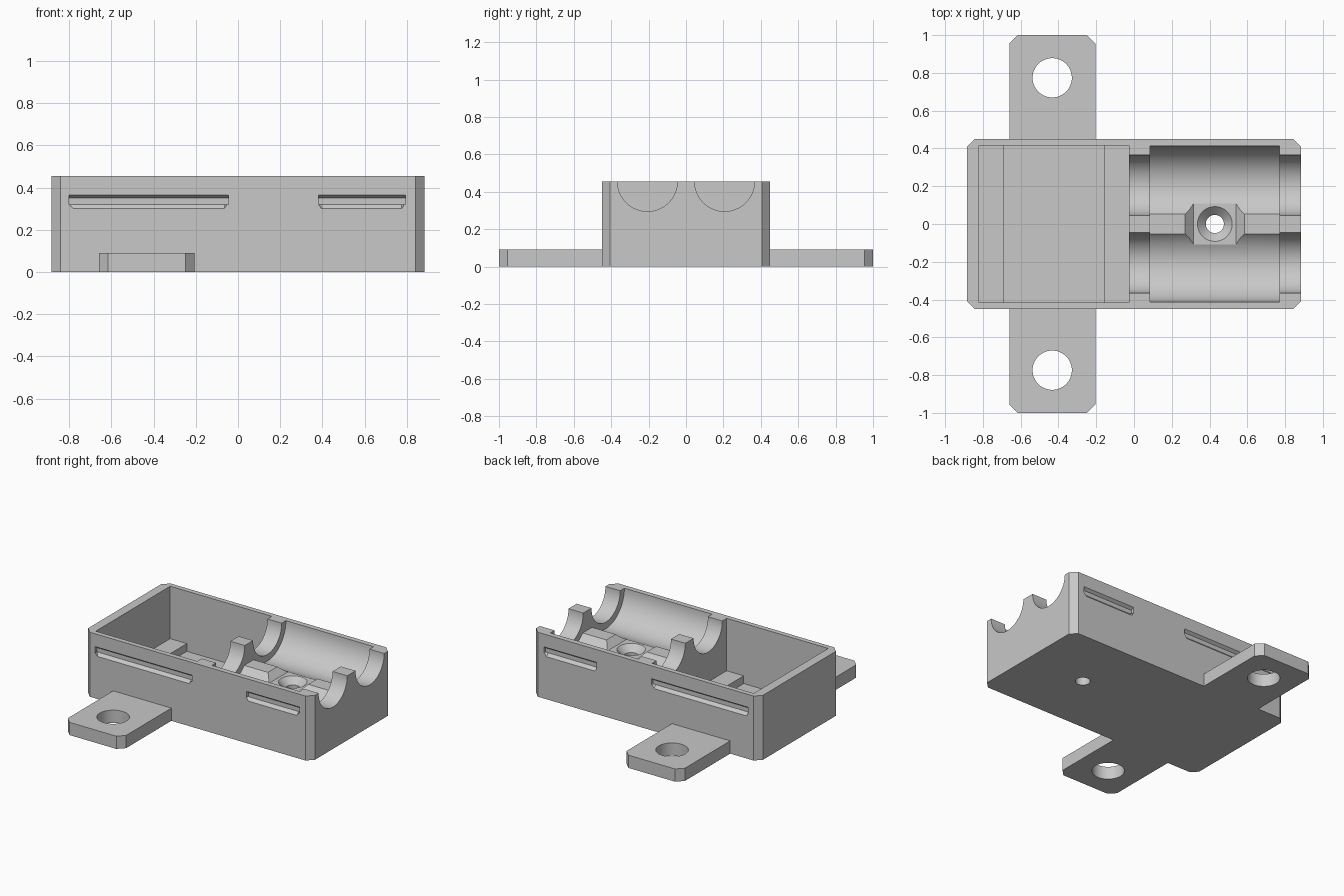
import bpy
import bmesh
import math

cube = bpy.data.objects.get("Cube")
if cube:
    bpy.data.objects.remove(cube, do_unlink=True)

grey = bpy.data.materials.new("plain_grey")
grey.use_nodes = True
grey.diffuse_color = (0.58, 0.58, 0.58, 1)
grey.node_tree.nodes["Principled BSDF"].inputs["Base Color"].default_value = (0.58, 0.58, 0.58, 1)


def loft(name, first, second):
    """Closed solid between two matching loops of points."""
    bm = bmesh.new()
    a = [bm.verts.new(p) for p in first]
    b = [bm.verts.new(p) for p in second]
    bm.faces.new(a)
    bm.faces.new(b)
    for i in range(len(a)):
        j = (i + 1) % len(a)
        bm.faces.new((a[i], a[j], b[j], b[i]))
    bmesh.ops.recalc_face_normals(bm, faces=bm.faces)
    mesh = bpy.data.meshes.new(name)
    bm.to_mesh(mesh)
    bm.free()
    mesh.materials.append(grey)
    obj = bpy.data.objects.new(name, mesh)
    bpy.context.collection.objects.link(obj)
    return obj


def block(name, x0, x1, y0, y1, z0, z1, c=0.0):
    """Box with optionally chamfered vertical corners."""
    if c:
        plan = [(x0 + c, y0), (x1 - c, y0), (x1, y0 + c), (x1, y1 - c),
                (x1 - c, y1), (x0 + c, y1), (x0, y1 - c), (x0, y0 + c)]
    else:
        plan = [(x0, y0), (x1, y0), (x1, y1), (x0, y1)]
    return loft(name, [(x, y, z0) for x, y in plan], [(x, y, z1) for x, y in plan])


def circle(r, n=64):
    return [(r * math.cos(math.tau * i / n), r * math.sin(math.tau * i / n)) for i in range(n)]


def bore_z(name, x, y, z0, z1, r0, r1):
    return loft(name, [(x + u, y + v, z0) for u, v in circle(r0)],
                [(x + u, y + v, z1) for u, v in circle(r1)])


def bore_x(name, y, z, x0, x1, r):
    return loft(name, [(x0, y + u, z + v) for u, v in circle(r)],
                [(x1, y + u, z + v) for u, v in circle(r)])


def combine(target, tool, operation):
    mod = target.modifiers.new(tool.name, "BOOLEAN")
    mod.operation = operation
    mod.solver = "EXACT"
    mod.object = tool
    bpy.ops.object.select_all(action="DESELECT")
    bpy.context.view_layer.objects.active = target
    target.select_set(True)
    bpy.ops.object.modifier_apply(modifier=mod.name)
    bpy.data.objects.remove(tool, do_unlink=True)


def cut(tool):
    combine(housing, tool, "DIFFERENCE")


TOP = 0.455

# Housing block with the mounting strip that forms both tabs
housing = block("housing", -0.885, 0.885, -0.45, 0.45, 0, TOP, 0.043)
combine(housing, block("mounting_tabs", -0.66, -0.205, -1, 1, 0, 0.09, 0.045), "UNION")

# Rectangular compartment with a ledge at each end
cut(block("compartment", -0.82, -0.027, -0.415, 0.415, 0.085, 0.6))
cut(block("compartment_well", -0.69, -0.16, -0.415, 0.415, 0.03, 0.2))

# Paired cradles: narrow end saddles and wider middle troughs
for y in (-0.206, 0.206):
    cut(bore_x("saddle", y, TOP, -0.1, 0.95, 0.16))
    cut(bore_x("trough", y, TOP, 0.085, 0.77, 0.207))

# Flat top of the ridge between the troughs
cut(block("ridge_top", 0.085, 0.77, -0.2, 0.2, 0.317, 0.6))

# Sloped notch in the ridge, with a countersunk screw hole
notch = [(0.315, 0.272), (0.54, 0.272), (0.605, 0.337), (0.25, 0.337)]
cut(loft("screw_notch", [(x, -0.18, z) for x, z in notch], [(x, 0.18, z) for x, z in notch]))
cut(bore_z("screw_hole", 0.428, 0, -0.1, 0.35, 0.048, 0.048))
cut(bore_z("countersink", 0.428, 0, 0.228, 0.282, 0.048, 0.102))

# Tab holes and snap grooves on both long sides
for side in (-1, 1):
    cut(bore_z("tab_hole", -0.433, 0.774 * side, -0.1, 0.2, 0.104, 0.104))
    for x0, x1 in ((-0.8, -0.045), (0.382, 0.795)):
        def groove(y, low, high):
            return [(x, side * y, z) for x, z in (
                (x0, high), (x1, high), (x1, 0.321), (x1 - 0.02, low),
                (x0 + 0.02, low), (x0, 0.321))]
        cut(loft("snap_groove", groove(0.46, 0.29, 0.372), groove(0.43, 0.32, 0.35)))

bpy.ops.object.select_all(action="DESELECT")
housing.select_set(True)
bpy.context.view_layer.objects.active = housing
bpy.ops.object.shade_smooth_by_angle(angle=math.radians(25))
